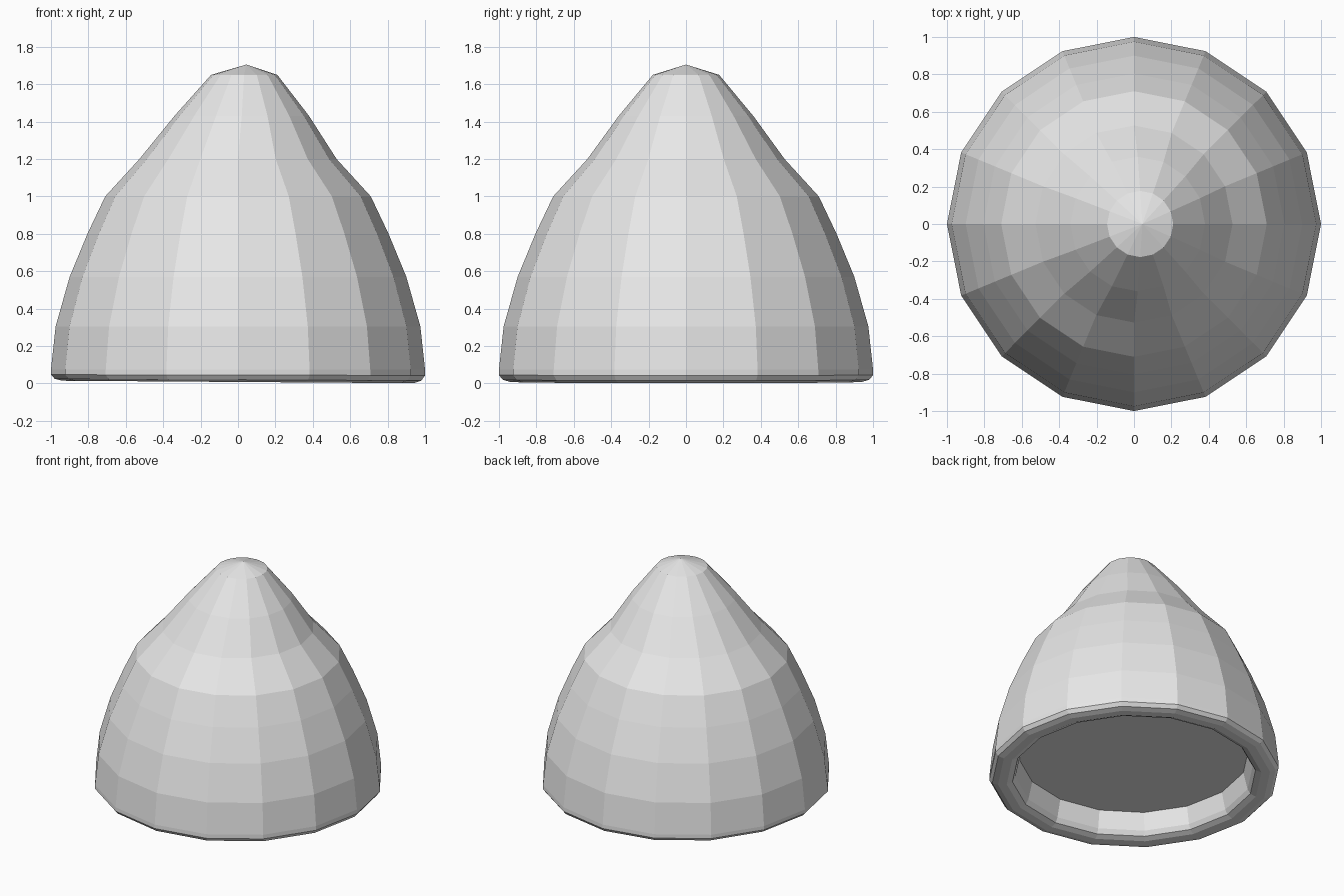
import bpy, bmesh, math

cube = bpy.data.objects.get("Cube")
if cube:
    bpy.data.objects.remove(cube)

SIDES = 16

# One flat grey for the whole shell
grey = bpy.data.materials.new("light_grey")
grey.use_nodes = True
colour = (0.8, 0.8, 0.8, 1)
grey.diffuse_color = colour
grey.node_tree.nodes["Principled BSDF"].inputs["Base Color"].default_value = colour

# Profile rings from the recess to the tip: radius, height, sideways lean, rim tilt
RINGS = [
    (0.79, 0.19, 0, 0),
    (0.82, 0.06, 0, 0.004),
    (0.84, 0.025, 0, 0.007),
    (0.88, 0.008, 0, 0.007),
    (0.94, 0.008, 0, 0.007),
    (0.98, 0.02, 0, 0.005),
    (1.0, 0.045, 0, 0.002),
    (1.0, 0.075, 0, 0),
    (0.975, 0.305, 0, 0),
    (0.9, 0.57, 0, 0),
    (0.805, 0.8, 0, 0),
    (0.71, 1.0, 0, 0),
    (0.527, 1.2, 0, 0),
    (0.36, 1.43, 0.02, 0),
    (0.177, 1.65, 0.033, 0),
]


def add_ring(bm, radius, height, lean, tilt):
    """Ring of vertices around the axis, optionally leaning or tilted toward +x."""
    ring = []
    for i in range(SIDES):
        a = math.tau * i / SIDES
        x = radius * math.cos(a)
        ring.append(bm.verts.new((x + lean, radius * math.sin(a), height - tilt * x)))
    return ring


bm = bmesh.new()
rings = [add_ring(bm, *r) for r in RINGS]

# Recess wall, rounded rim and dome
for low, high in zip(rings, rings[1:]):
    for i in range(SIDES):
        j = (i + 1) % SIDES
        bm.faces.new((low[i], low[j], high[j], high[i]))

# Flat recess floor and shallow pointed cap
bm.faces.new(reversed(rings[0]))
tip = bm.verts.new((0.045, 0, 1.705))
for i in range(SIDES):
    bm.faces.new((rings[-1][i], rings[-1][(i + 1) % SIDES], tip))

bmesh.ops.recalc_face_normals(bm, faces=bm.faces)
mesh = bpy.data.meshes.new("dome_shell")
bm.to_mesh(mesh)
bm.free()
mesh.materials.append(grey)
shell = bpy.data.objects.new("dome_shell", mesh)
bpy.context.collection.objects.link(shell)
